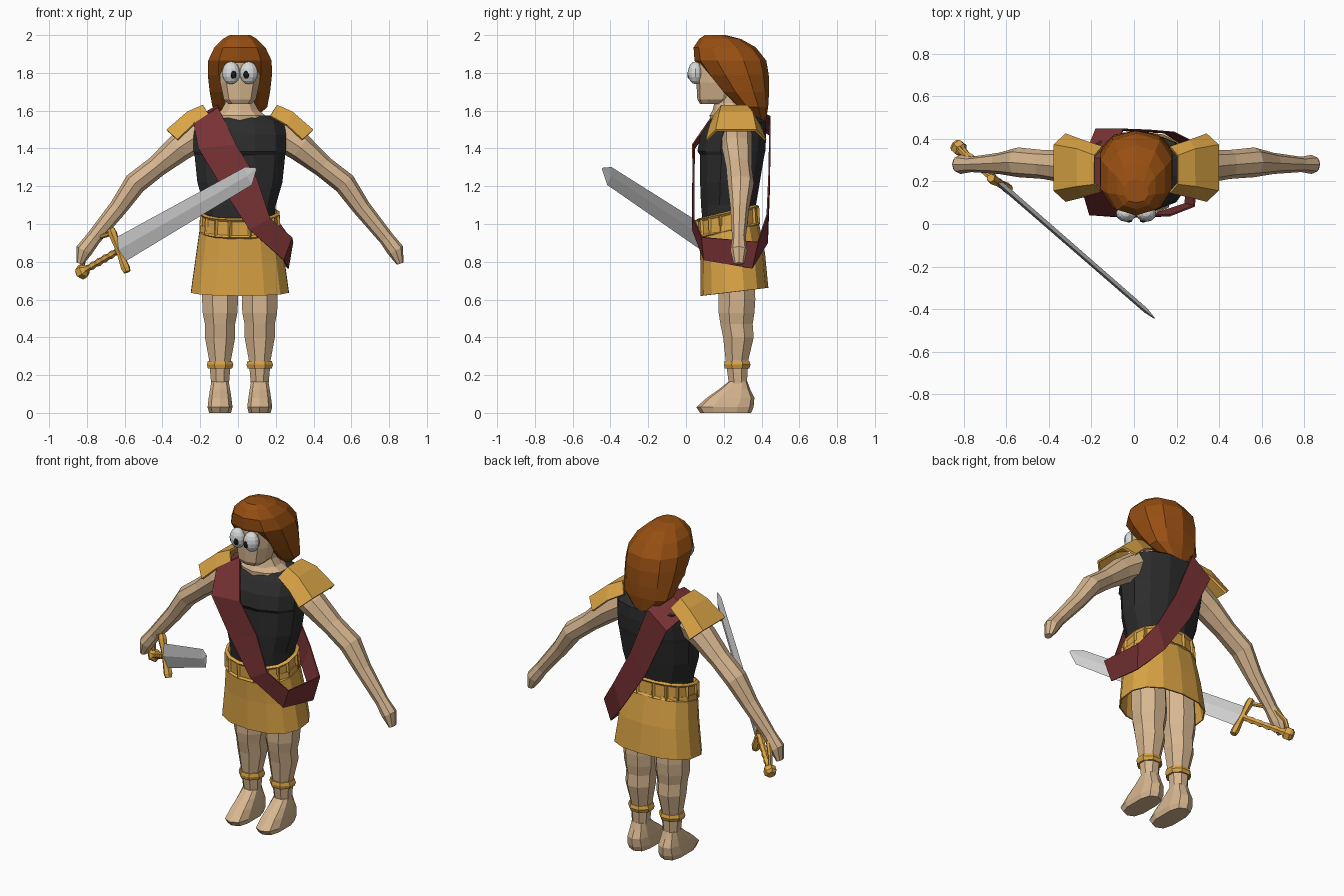
import bpy, bmesh, math
from mathutils import Vector, Matrix

CX = 0.01  # body centre line


def mat(name, r, g, b):
    m = bpy.data.materials.new(name)
    m.diffuse_color = (r, g, b, 1)
    return m


SKIN = mat("tan_skin", 0.68, 0.47, 0.28)
GOLD = mat("gold", 0.70, 0.37, 0.06)
BLACK = mat("black_cloth", 0.025, 0.025, 0.025)
RED = mat("dark_red", 0.19, 0.032, 0.035)
HAIR = mat("auburn", 0.31, 0.078, 0.006)
STEEL = mat("steel", 0.62, 0.62, 0.62)
WHITE = mat("eye_white", 0.68, 0.70, 0.70)
DARK = mat("pupil_black", 0.01, 0.01, 0.01)


def finish(name, bm, material, thick=0):
    bmesh.ops.recalc_face_normals(bm, faces=bm.faces)
    me = bpy.data.meshes.new(name)
    bm.to_mesh(me)
    bm.free()
    me.materials.append(material)
    ob = bpy.data.objects.new(name, me)
    bpy.context.collection.objects.link(ob)
    if thick:
        mod = ob.modifiers.new("thickness", 'SOLIDIFY')
        mod.thickness = thick
        mod.offset = 0
    return ob


def skin_rings(rings, cap=True, closed=True):
    """Bridge a list of equal point rings with quads."""
    bm = bmesh.new()
    rows = [[bm.verts.new(p) for p in r] for r in rings]
    n = len(rows[0])
    for a, b in zip(rows, rows[1:]):
        for i in range(n if closed else n - 1):
            j = (i + 1) % n
            bm.faces.new((a[i], a[j], b[j], b[i]))
    if cap:
        bm.faces.new(rows[0])
        bm.faces.new(rows[-1])
    return bm


def stack(name, levels, material, n=12, cx=CX, p=1.0, tilt=0.0, cap=True, thick=0):
    """Loft level rings given as (z, half width, front y, back y)."""
    def pw(v):
        return math.copysign(abs(v) ** p, v)
    rings = []
    for z, hw, y0, y1 in levels:
        ring = []
        for i in range(n):
            t = 2 * math.pi * (i + 0.5) / n
            y = (y0 + y1) / 2 + (y1 - y0) / 2 * pw(math.sin(t)) / pw(math.sin(math.pi / 2))
            ring.append((cx + hw * pw(math.cos(t)) / math.cos(math.pi / n) ** p, y, z + tilt * (y - 0.25)))
        rings.append(ring)
    return finish(name, skin_rings(rings, cap), material, thick)


def tube(name, path, side, material, n=8):
    """Loft rings along a path of (point, in-plane radius, side radius)."""
    rings = []
    pts = [Vector(q[0]) for q in path]
    for k, (_, a, b) in enumerate(path):
        d = (pts[min(k + 1, len(pts) - 1)] - pts[max(k - 1, 0)]).normalized()
        u = d.cross(side).normalized()
        rings.append([pts[k] + u * a * math.cos(2 * math.pi * i / n) + side * b * math.sin(2 * math.pi * i / n)
                      for i in range(n)])
    return finish(name, skin_rings(rings), material)


def ball(name, c, r, material, seg=12):
    bm = bmesh.new()
    m = Matrix.Translation(c) @ Matrix.Diagonal((*r, 1))
    bmesh.ops.create_uvsphere(bm, u_segments=seg, v_segments=8, radius=1, matrix=m)
    return finish(name, bm, material)


# Head, neck and hair
stack("head", [(1.635, .06, .075, .2), (1.66, .085, .06, .25), (1.75, .105, .055, .28),
               (1.86, .108, .055, .3), (1.92, .09, .08, .3)], SKIN, 10, p=.8)
stack("neck", [(1.53, .15, .13, .36), (1.575, .135, .125, .35), (1.60, .10, .14, .33),
               (1.64, .078, .15, .30), (1.72, .075, .15, .29)], SKIN, 10)
stack("hair", [(1.53, .05, .37, .42), (1.62, .145, .27, .435), (1.70, .16, .18, .44), (1.79, .17, .10, .438),
               (1.865, .168, .045, .425), (1.935, .135, .04, .37), (1.98, .09, .07, .29), (2.0, .055, .10, .21)],
      HAIR, 10, p=.85)

# Eyes
for s in (-1, 1):
    ball("eye", (CX + s * .047, .05, 1.80), (.048, .04, .06), WHITE)
    ball("pupil", (CX + s * .034, .015, 1.79), (.017, .008, .02), DARK, 8)

# Sleeveless top with a chest crease
stack("torso", [(1.0, .18, .085, .37), (1.10, .19, .075, .375), (1.22, .225, .07, .395), (1.365, .24, .07, .42),
                (1.385, .245, .055, .425), (1.47, .245, .07, .43), (1.54, .235, .115, .425),
                (1.575, .16, .15, .38)], BLACK, 12, p=.85)

# Skirt, open below
stack("skirt", [(1.0, .205, .07, .38), (.82, .23, .08, .415), (.64, .255, .082, .432)],
      GOLD, 14, p=.85, tilt=.12, cap=False, thick=.008)

# Belt with a sunken panel on every side
belt = stack("belt", [(.97, .215, .055, .395), (1.065, .21, .05, .39)], GOLD, 16, p=.85, tilt=.22, cap=False)
bm = bmesh.new()
bm.from_mesh(belt.data)
bmesh.ops.inset_individual(bm, faces=bm.faces[:], thickness=.016, depth=-.01)
bm.to_mesh(belt.data)
bm.free()
belt.modifiers.new("thickness", 'SOLIDIFY').thickness = .02

# Limbs, anklets and shoulder guards on both sides
Y = Vector((0, 1, 0))
arm = [(.19, .27, 1.49, .085, .08), (.32, .27, 1.405, .075, .08), (.44, .28, 1.305, .058, .068),
       (.555, .29, 1.215, .06, .07), (.645, .285, 1.085, .048, .05), (.775, .28, .925, .04, .036),
       (.825, .28, .86, .045, .045), (.848, .28, .79, .018, .028)]
guard_arch = [((.16, .15, 1.57), (.25, .13, 1.52), (.33, .11, 1.445)),
              ((.195, .19, 1.625), (.275, .18, 1.59), (.385, .16, 1.495)),
              ((.195, .32, 1.625), (.275, .35, 1.59), (.385, .37, 1.495)),
              ((.16, .36, 1.57), (.25, .39, 1.52), (.33, .42, 1.445))]
for s in (-1, 1):
    tube("arm", [((CX + s * x, y, z), a, b) for x, y, z, a, b in arm], Y, SKIN)
    x = CX + s * .105
    stack("leg", [(.88, .09, .16, .36), (.60, .095, .165, .375), (.53, .092, .165, .37), (.47, .08, .175, .36),
                  (.40, .08, .19, .365), (.28, .058, .205, .335), (.14, .046, .225, .325)], SKIN, 8, x)
    stack("foot", [(.0, .058, .075, .345), (.03, .066, .055, .358), (.08, .06, .11, .362),
                   (.125, .053, .175, .34), (.165, .046, .225, .325)], SKIN, 10, x, p=.7)
    stack("anklet", [(.235, .064, .20, .34), (.255, .07, .195, .347), (.275, .064, .20, .34)], GOLD, 8, x)
    rows = [[(CX + s * q[0], q[1], q[2]) for q in row] for row in guard_arch]
    finish("shoulder_guard", skin_rings(rows, cap=False, closed=False), GOLD, .014)

# Sash loop, lower edge and upper edge at each step
sash = [((-.235, .13, 1.53), (-.105, .17, 1.615)), ((-.21, .045, 1.40), (-.01, .035, 1.42)),
        ((-.07, .035, 1.17), (.10, .04, 1.24)), ((.06, .035, .97), (.17, .04, 1.03)),
        ((.24, .095, .81), (.285, .085, .93)), ((.265, .35, .765), (.29, .38, .905)),
        ((.14, .43, .90), (.19, .43, 1.05)), ((-.04, .44, 1.17), (.07, .44, 1.27)),
        ((-.18, .445, 1.47), (-.05, .445, 1.57)), ((-.235, .31, 1.55), (-.105, .31, 1.63))]
finish("sash", skin_rings(sash + sash[:1], cap=False, closed=False), RED, .008)

# Sword axes: along the blade, across its width, through its thickness
base = Vector((-.63, .19, .86))
D = (Vector((.10, -.445, 1.28)) - base).normalized()
N = D.cross(Vector((-.33, .2, .92))).normalized()
W = N.cross(D)


def at(along, across=0.0):
    return base + D * along + W * across


tube("blade", [(at(0), .07, .014), (at(.99), .052, .012), (at(1.055, .015), .006, .003)], N, STEEL, 4)
tube("crossguard", [(at(0, -.125), .02, .02), (at(0, -.10), .024, .026), (at(0, -.03), .018, .02),
                    (at(0, .03), .018, .02), (at(0, .10), .024, .026), (at(0, .125), .02, .02)], N, GOLD, 6)
grip = [(at(-.01 - .024 * i), (.022, .016)[i % 2], (.022, .016)[i % 2]) for i in range(11)]
tube("grip", grip, N, GOLD, 6)
tube("pommel", [(at(-.25), .022, .022), (at(-.265), .04, .036), (at(-.295), .04, .036), (at(-.31), .024, .024)],
     N, GOLD, 6)
bow = [(-.005, .10), (-.08, .115), (-.16, .11), (-.23, .075), (-.27, .02)]
tube("knuckle_bow", [(at(*q), .012, .014) for q in bow], N, GOLD, 6)
